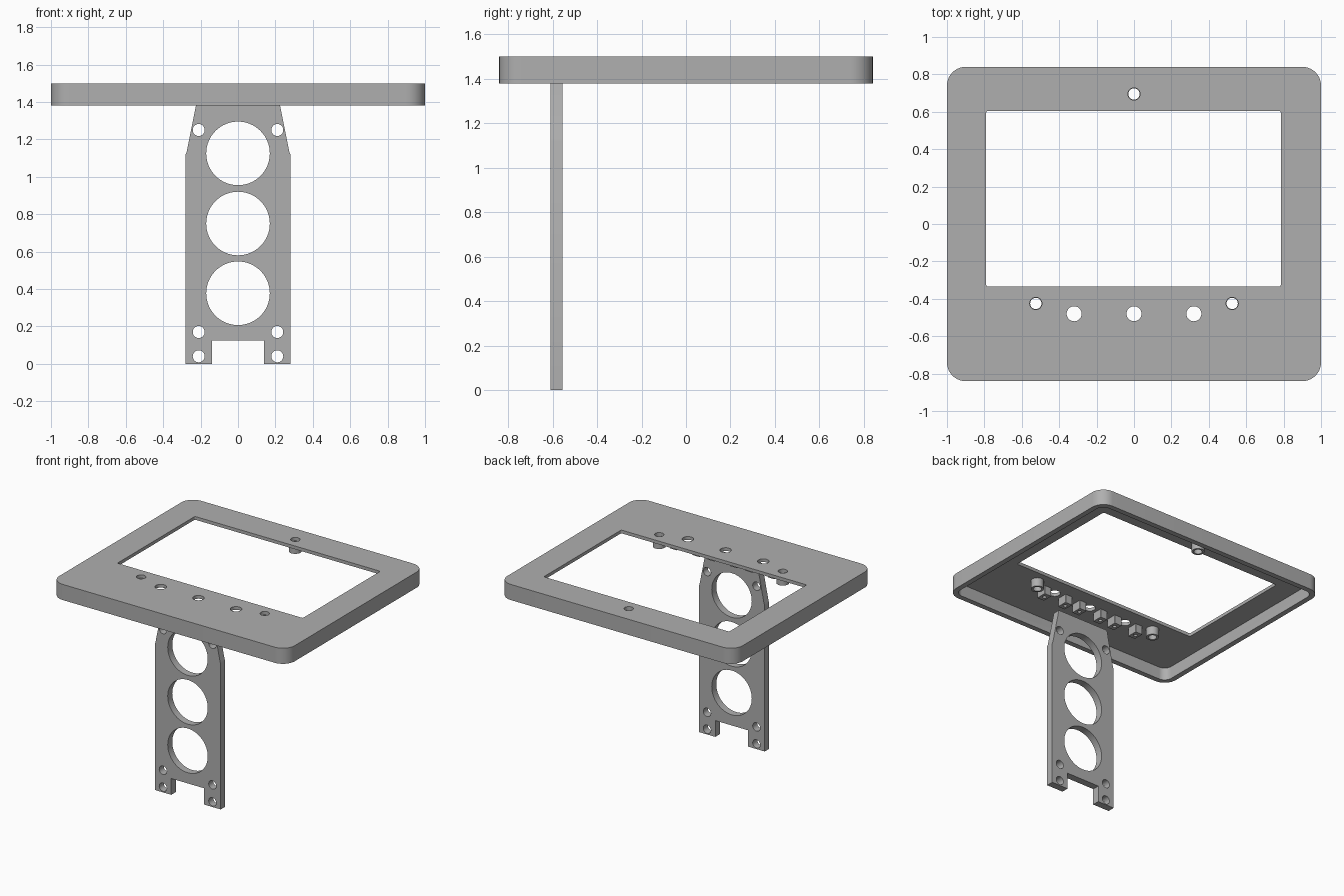
import bpy, bmesh
from math import sin, cos, pi, radians
from mathutils import Matrix

cube = bpy.data.objects.get("Cube")
if cube:
    bpy.data.objects.remove(cube, do_unlink=True)

grey = bpy.data.materials.new("plain grey")
grey.use_nodes = True
grey.diffuse_color = (0.43, 0.43, 0.43, 1)
grey.node_tree.nodes["Principled BSDF"].inputs["Base Color"].default_value = (0.43, 0.43, 0.43, 1)


def circle(x, y, r, n=40):
    return [(x + r * cos(2 * pi * i / n), y + r * sin(2 * pi * i / n)) for i in range(n)]


def rounded_rect(x0, x1, y0, y1, r, n=10):
    pts = []
    corners = [(x1 - r, y1 - r), (x0 + r, y1 - r), (x0 + r, y0 + r), (x1 - r, y0 + r)]
    for k, (cx, cy) in enumerate(corners):
        for i in range(n + 1):
            a = pi / 2 * (k + i / n)
            pts.append((cx + r * cos(a), cy + r * sin(a)))
    return pts


def prism(name, loops, z0, z1, turn=None):
    """Solid from an outline and its holes, between two heights."""
    curve = bpy.data.curves.new(name, "CURVE")
    curve.dimensions = "2D"
    curve.fill_mode = "BOTH"
    curve.extrude = (z1 - z0) / 2
    for loop in loops:
        spline = curve.splines.new("POLY")
        spline.points.add(len(loop) - 1)
        for point, (x, y) in zip(spline.points, loop):
            point.co = (x, y, 0, 1)
        spline.use_cyclic_u = True
    temp = bpy.data.objects.new(name + " outline", curve)
    bpy.context.collection.objects.link(temp)
    graph = bpy.context.evaluated_depsgraph_get()
    mesh = bpy.data.meshes.new_from_object(temp.evaluated_get(graph))
    bpy.data.objects.remove(temp, do_unlink=True)

    mesh.transform(Matrix.Translation((0, 0, (z0 + z1) / 2)))
    if turn:
        mesh.transform(turn)
    bm = bmesh.new()
    bm.from_mesh(mesh)
    bmesh.ops.remove_doubles(bm, verts=bm.verts, dist=0.0001)
    bmesh.ops.recalc_face_normals(bm, faces=bm.faces)
    bm.to_mesh(mesh)
    bm.free()
    mesh.materials.clear()
    mesh.materials.append(grey)
    obj = bpy.data.objects.new(name, mesh)
    bpy.context.collection.objects.link(obj)
    smooth(obj)
    return obj


def smooth(obj):
    for face in obj.data.polygons:
        face.use_smooth = True
    obj.data.set_sharp_from_angle(angle=radians(30))


BOTTOM, CEILING, TOP = 1.38, 1.475, 1.5
posts = [(-0.525, -0.425), (0.525, -0.425), (0, 0.695)]
buttons = [(x, -0.48) for x in (-0.32, 0, 0.32)]

# Screen frame: rounded slab with window and holes, hollowed from below
frame = prism("screen_frame",
              [rounded_rect(-1, 1, -0.84, 0.84, 0.1),
               rounded_rect(-0.79, 0.785, -0.335, 0.605, 0.01, 4)]
              + [circle(x, y, 0.033) for x, y in posts]
              + [circle(x, y, 0.04) for x, y in buttons], BOTTOM, TOP)
pocket = prism("pocket_cutter", [rounded_rect(-0.96, 0.96, -0.80, 0.80, 0.06)],
               BOTTOM - 0.05, CEILING)
cut = frame.modifiers.new("hollow", "BOOLEAN")
cut.operation = "DIFFERENCE"
cut.solver = "EXACT"
cut.object = pocket
graph = bpy.context.evaluated_depsgraph_get()
frame.data = bpy.data.meshes.new_from_object(frame.evaluated_get(graph))
frame.modifiers.clear()
bpy.data.objects.remove(pocket, do_unlink=True)
smooth(frame)

# Hollow screw posts under the frame
for i, (x, y) in enumerate(posts):
    prism(f"screw_post_{i + 1}", [circle(x, y, 0.045), circle(x, y, 0.03)], 1.41, CEILING)

# Pair of drilled mounting blocks beside each button hole
for i, (x, y) in enumerate(buttons):
    for side, word in ((-1, "right"), (1, "left")):
        bx = x + side * 0.095
        prism(f"button_block_{i + 1}_{word}",
              [rounded_rect(bx - 0.03, bx + 0.03, y - 0.04, y + 0.04, 0.002, 1),
               circle(bx, y, 0.014, 16)], 1.41, CEILING)

# Upright leg: tapered plate with a foot notch and round cut-outs
half = [(0.14, 0.125), (0.14, 0), (0.28, 0), (0.28, 1.12), (0.274, 1.135), (0.219, 1.41)]
outline = half + [(-x, z) for x, z in reversed(half)]
holes = [circle(0, z, 0.17, 64) for z in (0.377, 0.75, 1.125)]
holes += [circle(s * 0.21, z, 0.032) for s in (-1, 1) for z in (0.04, 0.17, 1.25)]
prism("support_leg", [outline] + holes, 0.555, 0.61, Matrix.Rotation(pi / 2, 4, "X"))
